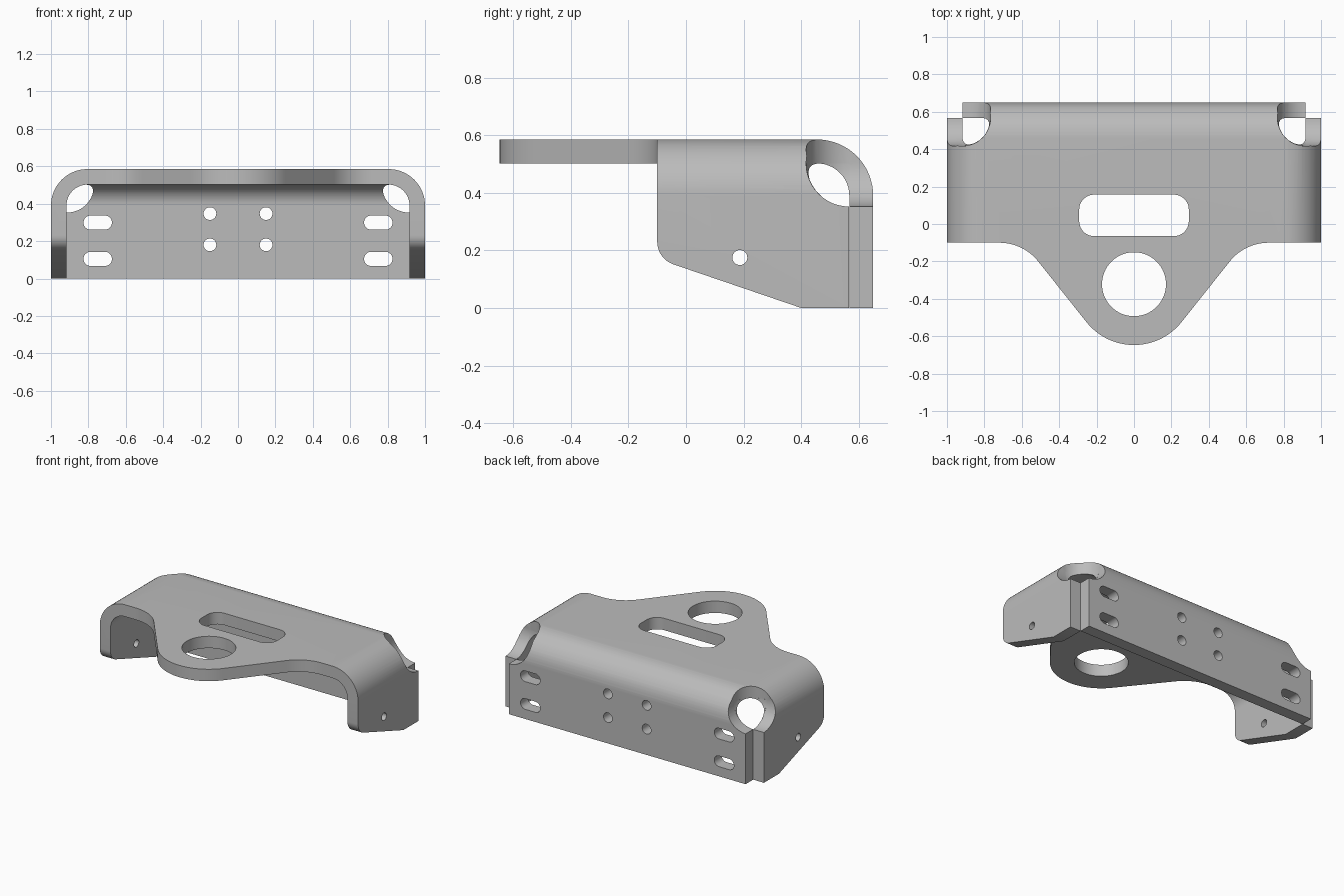
import bpy, bmesh, math
from mathutils import Vector

if "Cube" in bpy.data.objects:
    bpy.data.objects.remove(bpy.data.objects["Cube"])

W, FRONT, BACK, TOP = 1.0, -0.10, 0.65, 0.585   # outer limits of the folded sheet
T, R_OUT = 0.083, 0.195                          # sheet thickness, outer bend radius
R_IN = R_OUT - T


def arc(cx, cy, r, a0, a1, n=16):
    return [(cx + r * math.cos(math.radians(a0 + (a1 - a0) * i / n)),
             cy + r * math.sin(math.radians(a0 + (a1 - a0) * i / n))) for i in range(n + 1)]


def rounded_rect(cx, cy, w, h, r, n=10):
    pts = []
    for k, (sx, sy) in enumerate([(1, 1), (-1, 1), (-1, -1), (1, -1)]):
        pts += arc(cx + sx * (w / 2 - r), cy + sy * (h / 2 - r), r, 90 * k, 90 * k + 90, n)
    clean = []
    for p in pts:
        if not clean or math.dist(p, clean[-1]) > 1e-4:
            clean.append(p)
    if math.dist(clean[0], clean[-1]) < 1e-4:
        clean.pop()
    return clean


def circle(cx, cy, r, n=40):
    return arc(cx, cy, r, 0, 360, n)[:-1]


def prism(name, pts, axis, lo, hi):
    """Extrude a closed profile along one axis between lo and hi."""
    place = {'x': lambda a, b, c: (c, a, b),
             'y': lambda a, b, c: (a, c, b),
             'z': lambda a, b, c: (a, b, c)}[axis]
    bm = bmesh.new()
    low = [bm.verts.new(place(a, b, lo)) for a, b in pts]
    high = [bm.verts.new(place(a, b, hi)) for a, b in pts]
    bm.faces.new(low)
    bm.faces.new(high)
    for i in range(len(pts)):
        j = (i + 1) % len(pts)
        bm.faces.new((low[i], low[j], high[j], high[i]))
    bmesh.ops.recalc_face_normals(bm, faces=bm.faces)
    return finish(name, bm)


def finish(name, bm):
    me = bpy.data.meshes.new(name)
    bm.to_mesh(me)
    bm.free()
    ob = bpy.data.objects.new(name, me)
    bpy.context.collection.objects.link(ob)
    return ob


def combine(ob, tool, operation):
    """Apply a boolean and discard the tool."""
    mod = ob.modifiers.new("bool", 'BOOLEAN')
    mod.operation, mod.solver, mod.object = operation, 'EXACT', tool
    bpy.context.view_layer.objects.active = ob
    bpy.ops.object.modifier_apply(modifier=mod.name)
    bpy.data.objects.remove(tool, do_unlink=True)


def arch(w, top, r, bottom):
    return ([(w, bottom)] + arc(w - r, top - r, r, 0, 90)
            + arc(r - w, top - r, r, 90, 180) + [(-w, bottom)])


# Outer folded form: arched cross-section trimmed by the side profile
bracket = prism("bracket", arch(W, TOP, R_OUT, -0.1), 'y', FRONT, BACK + 0.1)
slope = math.degrees(math.atan2(0.17, 0.5))
side = ([(0.4, 0), (BACK, 0)] + arc(BACK - R_OUT, TOP - R_OUT, R_OUT, 0, 90)
        + [(FRONT - 0.1, TOP + 0.0), (FRONT - 0.1, 0.23)]
        + arc(FRONT + 0.083, 0.23, 0.083, 180, 270 - slope, 10))
# keep the trimming profile slightly proud of the flat top
side = [(y, z + 0.0) for y, z in side]
combine(bracket, prism("side_trim", side, 'x', -1.2, 1.2), 'INTERSECT')

# Hollow inside, following the same bends
hollow = prism("hollow", arch(W - T, TOP - T, R_IN, -0.2), 'y', -0.4, BACK)
inner = [(-0.5, -0.1), (BACK - T, -0.1)]
inner += arc(BACK - R_OUT, TOP - R_OUT, R_IN, 0, 90) + [(-0.5, TOP - T)]
combine(hollow, prism("hollow_trim", inner, 'x', -1.1, 1.1), 'INTERSECT')
combine(bracket, hollow, 'DIFFERENCE')

# Tongue: round tip, straight flanks and concave fillets into the front edge
tip_y, tip_r, n_ang = -0.322, 0.325, -38.5
nx, ny = math.cos(math.radians(n_ang)), math.sin(math.radians(n_ang))
fx = 0.72
fr = (nx * fx + ny * FRONT - (ny * tip_y + tip_r)) / (1 + ny)
right = arc(fx, FRONT - fr, fr, 90, 180 + n_ang, 14)
left = [(-x, y) for x, y in reversed(right)]
outline = ([(-fx, 0.05), (fx, 0.05)] + right
           + arc(0, tip_y, tip_r, n_ang, -180 - n_ang, 28) + left)
combine(bracket, prism("tongue", outline, 'z', TOP - T, TOP), 'UNION')

# Tongue ring hole and cable slot in the top plate
combine(bracket, prism("ring_hole", circle(0, tip_y, 0.171, 64), 'z', 0.4, 0.7), 'DIFFERENCE')
combine(bracket, prism("top_slot", rounded_rect(0, 0.046, 0.586, 0.222, 0.08), 'z', 0.4, 0.7),
        'DIFFERENCE')

# Back flange holes and slots, side flange holes
for s in (-1, 1):
    for z in (0.18, 0.347):
        combine(bracket, prism("bolt_hole", circle(s * 0.15, z, 0.034, 28), 'y', 0.5, 0.75),
                'DIFFERENCE')
    for z in (0.105, 0.299):
        combine(bracket, prism("bolt_slot", rounded_rect(s * 0.75, z, 0.152, 0.075, 0.037),
                               'y', 0.5, 0.75), 'DIFFERENCE')
combine(bracket, prism("side_hole", circle(0.187, 0.175, 0.026, 28), 'x', -1.2, 1.2),
        'DIFFERENCE')

# Round reliefs at the rear corners and the open vertical seams below them
cx, cy, cz, rr = W - T, BACK - T, TOP - T, 0.15
for s in (-1, 1):
    x0, x1 = sorted((s * cx, s * 1.2))
    bm = bmesh.new()
    bmesh.ops.create_uvsphere(bm, u_segments=48, v_segments=24, radius=rr - 0.0005)
    bmesh.ops.translate(bm, verts=bm.verts, vec=Vector((s * cx, cy, cz)))
    tools = [prism("relief_z", circle(s * cx, cy, rr, 48), 'z', cz, 0.8),
             prism("relief_x", circle(cy, cz, rr, 48), 'x', x0, x1),
             prism("relief_y", circle(s * cx, cz, rr, 48), 'y', cy, 0.8),
             finish("relief_core", bm),
             prism("seam", [(x0 - 0.0005, cy - 0.0005), (x1, cy - 0.0005), (x1, 0.8),
                            (x0 - 0.0005, 0.8)] if s > 0 else
                   [(x0, cy - 0.0005), (x1 + 0.0005, cy - 0.0005), (x1 + 0.0005, 0.8),
                    (x0, 0.8)], 'z', -0.1, 0.7)]
    for tool in tools:
        combine(bracket, tool, 'DIFFERENCE')

# Plain steel colour and smooth bends
steel = bpy.data.materials.new("steel_grey")
steel.diffuse_color = (0.5, 0.5, 0.5, 1)
steel.use_nodes = True
steel.node_tree.nodes["Principled BSDF"].inputs["Base Color"].default_value = steel.diffuse_color
bracket.data.materials.clear()
bracket.data.materials.append(steel)
for p in bracket.data.polygons:
    p.material_index = 0
bpy.ops.object.select_all(action='DESELECT')
bracket.select_set(True)
bpy.context.view_layer.objects.active = bracket
bpy.ops.object.shade_smooth_by_angle(angle=math.radians(30))
